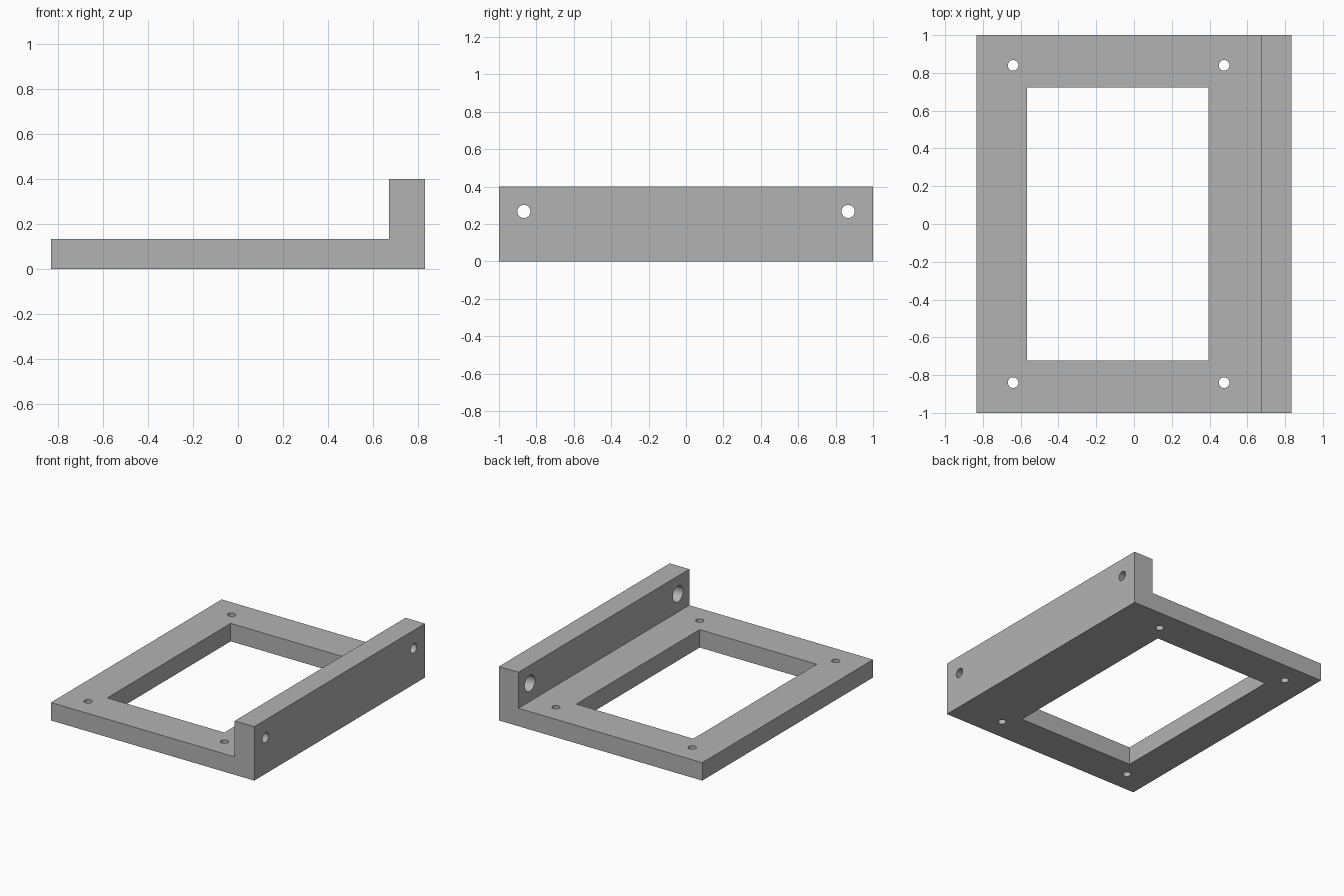
import bpy, bmesh, math
from mathutils import Matrix, Vector

cube = bpy.data.objects.get("Cube")
if cube:
    bpy.data.objects.remove(cube, do_unlink=True)

WIDTH, LENGTH, HEIGHT = 1.667, 2.0, 0.4
BASE, WALL = 0.133, 0.16
RIGHT = WIDTH / 2
INNER = RIGHT - WALL

grey = bpy.data.materials.new("plain grey")
grey.use_nodes = True
grey.diffuse_color = (0.45, 0.45, 0.45, 1)
grey.node_tree.nodes["Principled BSDF"].inputs["Base Color"].default_value = grey.diffuse_color


def make_object(name, bm):
    bmesh.ops.recalc_face_normals(bm, faces=bm.faces)
    mesh = bpy.data.meshes.new(name)
    bm.to_mesh(mesh)
    bm.free()
    mesh.materials.append(grey)
    obj = bpy.data.objects.new(name, mesh)
    bpy.context.collection.objects.link(obj)
    return obj


def hole(bm, centre, depth, r1, r2, turn=0):
    matrix = Matrix.Translation(Vector(centre)) @ Matrix.Rotation(turn, 4, 'Y')
    bmesh.ops.create_cone(bm, cap_ends=True, segments=40, radius1=r1,
                          radius2=r2, depth=depth, matrix=matrix)


# L-shaped bracket: profile extruded along y
bm = bmesh.new()
profile = [(-RIGHT, 0), (RIGHT, 0), (RIGHT, HEIGHT),
           (INNER, HEIGHT), (INNER, BASE), (-RIGHT, BASE)]
face = bm.faces.new([bm.verts.new((x, -LENGTH / 2, z)) for x, z in profile])
swept = bmesh.ops.extrude_face_region(bm, geom=[face])["geom"]
bmesh.ops.translate(bm, vec=(0, LENGTH, 0),
                    verts=[v for v in swept if isinstance(v, bmesh.types.BMVert)])
bracket = make_object("mounting_bracket", bm)

# Cutter: rectangular window, base screw holes, tapered wall holes
bm = bmesh.new()
x0, x1, half_y = -0.566, 0.394, 0.723
bmesh.ops.create_cube(bm, size=1, matrix=Matrix.Translation(((x0 + x1) / 2, 0, BASE / 2))
                      @ Matrix.Diagonal((x1 - x0, 2 * half_y, 0.3, 1)))
for side in (-1, 1):
    for x in (-0.64, 0.477):
        hole(bm, (x, side * 0.84, BASE / 2), 0.3, 0.028, 0.028)
    hole(bm, (RIGHT - WALL / 2, side * 0.867, 0.267), WALL + 0.02,
         0.0616, 0.0334, math.pi / 2)
cutter = make_object("hole_cutter", bm)
cutter.hide_render = True

# Cut the openings and drop the cutter
cut = bracket.modifiers.new("openings", 'BOOLEAN')
cut.operation = 'DIFFERENCE'
cut.solver = 'EXACT'
cut.object = cutter
bpy.ops.object.select_all(action='DESELECT')
bracket.select_set(True)
bpy.context.view_layer.objects.active = bracket
bpy.ops.object.modifier_apply(modifier=cut.name)
bpy.data.objects.remove(cutter, do_unlink=True)
bpy.ops.object.shade_smooth_by_angle(angle=math.radians(30))
